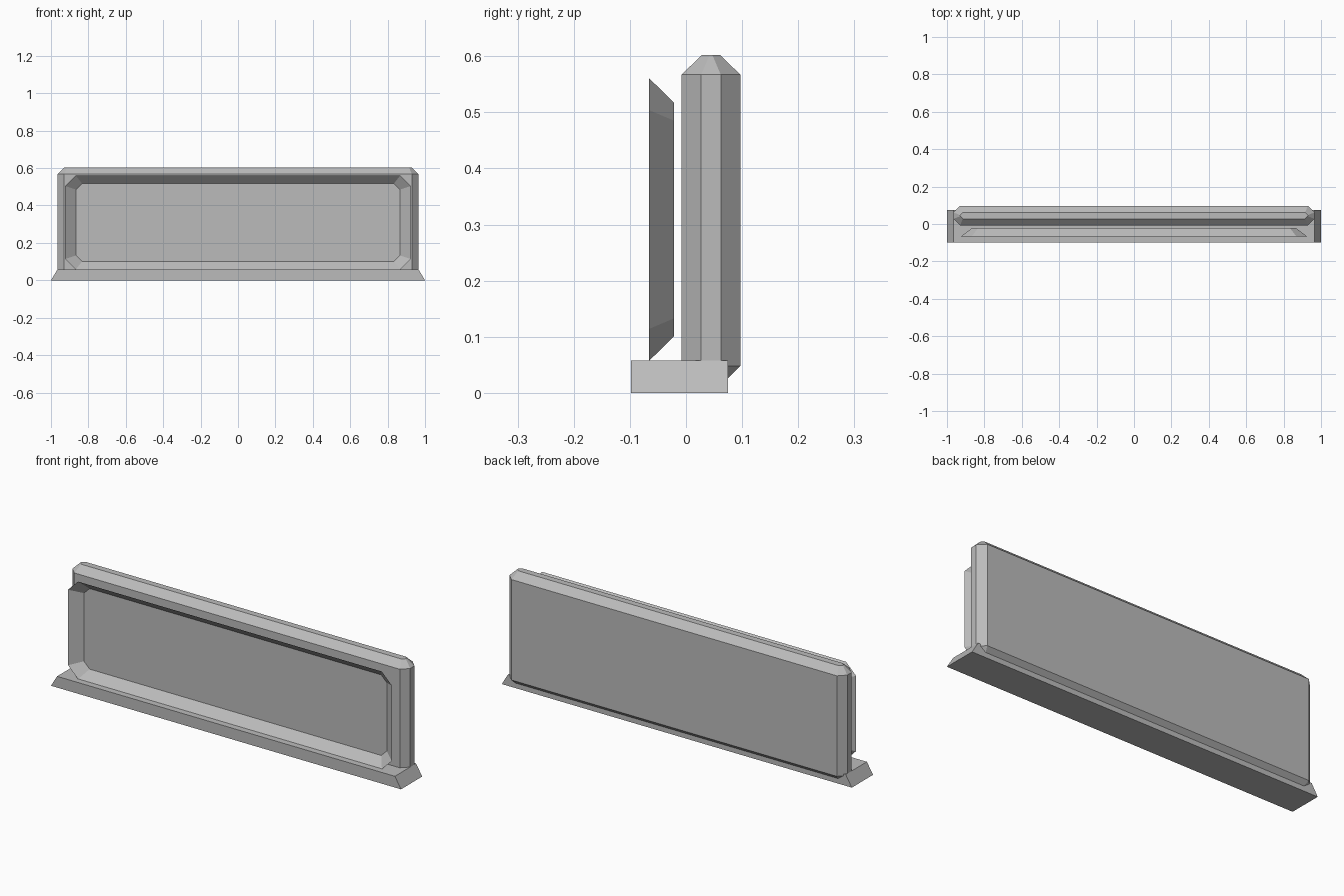
import bpy, bmesh

if "Cube" in bpy.data.objects:
    bpy.data.objects.remove(bpy.data.objects["Cube"])

grey = bpy.data.materials.new("light grey")
grey.diffuse_color = (0.5, 0.5, 0.5, 1)
grey.use_nodes = True
grey.node_tree.nodes["Principled BSDF"].inputs["Base Color"].default_value = grey.diffuse_color


def octagon(hx, hy, c):
    """Rectangle with its four corners cut off by c."""
    return [(hx - c, -hy), (hx, -hy + c), (hx, hy - c), (hx - c, hy),
            (-hx + c, hy), (-hx, hy - c), (-hx, -hy + c), (-hx + c, -hy)]


def loft(name, rings, cap_start=True, recalc=True):
    """Join rings of 3D points with quads and cap the ends."""
    bm = bmesh.new()
    loops = [[bm.verts.new(p) for p in ring] for ring in rings]
    for a, b in zip(loops, loops[1:]):
        n = len(a)
        for i in range(n):
            j = (i + 1) % n
            bm.faces.new((a[i], a[j], b[j], b[i]))
    if cap_start:
        bm.faces.new(loops[0][::-1])
    bm.faces.new(loops[-1])
    if recalc:
        bmesh.ops.recalc_face_normals(bm, faces=bm.faces)
    mesh = bpy.data.meshes.new(name)
    bm.to_mesh(mesh)
    bm.free()
    mesh.materials.append(grey)
    obj = bpy.data.objects.new(name, mesh)
    bpy.context.collection.objects.link(obj)
    return obj


# Base plinth with sloping ends
profile = [(-1, 0), (1, 0), (0.965, 0.058), (-0.965, 0.058)]
loft("base", [[(x, y, z) for x, z in profile] for y in (-0.098, 0.075)])

# Upright slab: octagonal plan, chamfered at top and bottom
d = 0.036
outer = octagon(0.965, 0.0525, 0.035)
inner = octagon(0.965 - d, 0.0525 - d, 0.035 - 0.586 * d)
loft("slab", [[(x, y + 0.0445, z) for x, y in ring] for ring, z in
              ((inner, 0.012), (outer, 0.048), (outer, 0.567), (inner, 0.602))])

# Shallow open dish panel in front of the slab, facing -y
front = octagon(0.925, 0.252, 0.057)
back = octagon(0.865, 0.208, 0.032)
loft("front_panel", [[(x, y, z + 0.309) for x, z in ring] for ring, y in
                     ((front, -0.066), (back, -0.021))],
     cap_start=False, recalc=False)
